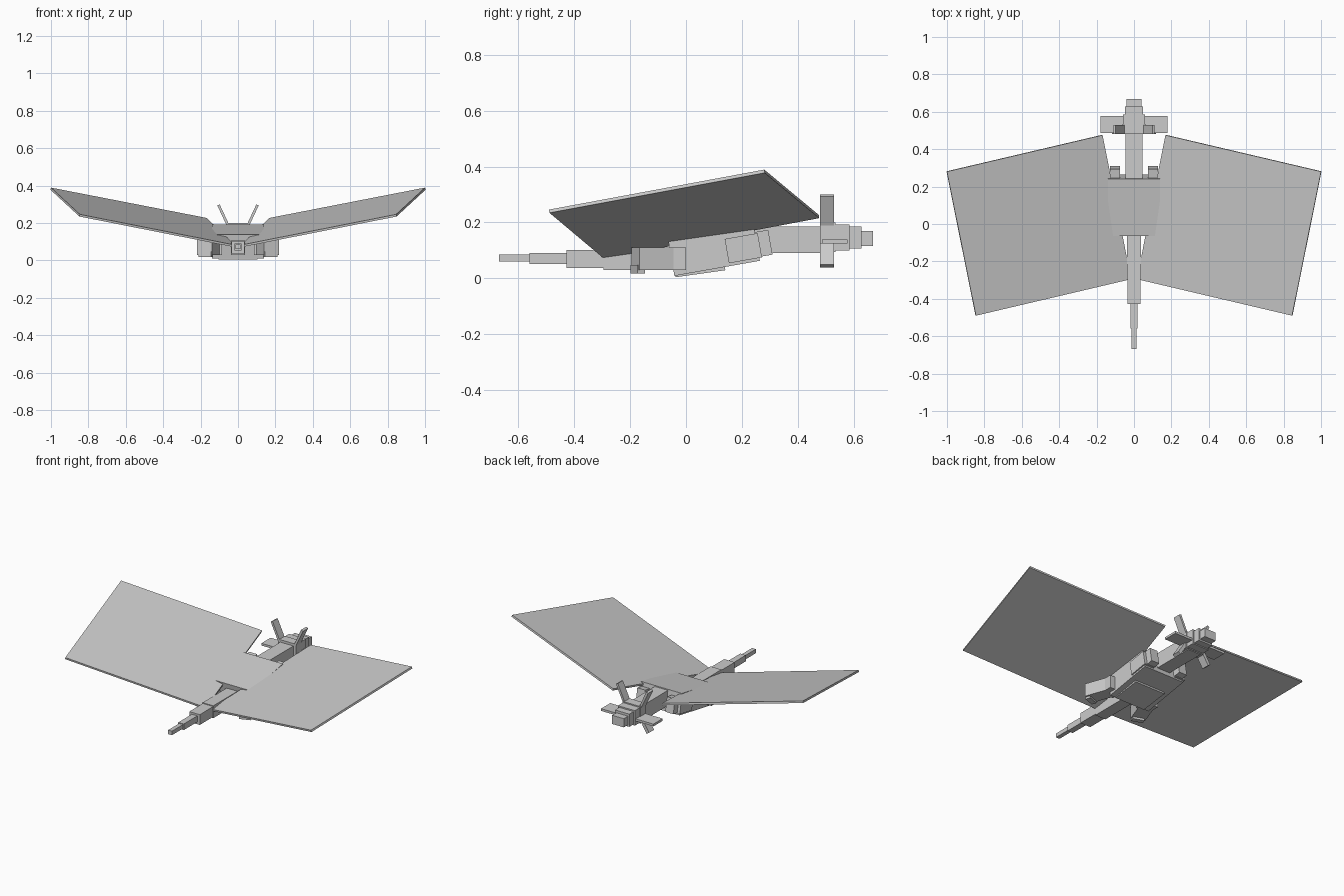
import bpy, bmesh
from math import radians
from mathutils import Vector

if "Cube" in bpy.data.objects:
    bpy.data.objects.remove(bpy.data.objects["Cube"])


def box(name, size, loc, rot=(0, 0, 0)):
    bm = bmesh.new()
    bmesh.ops.create_cube(bm, size=1)
    bmesh.ops.scale(bm, vec=size, verts=bm.verts)
    me = bpy.data.meshes.new(name)
    bm.to_mesh(me)
    bm.free()
    ob = bpy.data.objects.new(name, me)
    ob.location = loc
    ob.rotation_euler = [radians(a) for a in rot]
    bpy.context.collection.objects.link(ob)
    return ob


def span(name, hw, y0, y1, z0, z1):
    # box centred on x = 0 given by its extents
    return box(name, (2 * hw, y1 - y0, z1 - z0), (0, (y0 + y1) / 2, (z0 + z1) / 2))


def pair(name, size, loc, rot=(0, 0, 0)):
    for side, s in (("right", 1), ("left", -1)):
        box(f"{side}_{name}", size, (s * loc[0], loc[1], loc[2]),
            (rot[0], s * rot[1], s * rot[2]))


# tapering front spine
span("front_tip", 0.013, -0.668, -0.56, 0.06, 0.085)
span("front_segment_small", 0.019, -0.56, -0.427, 0.052, 0.09)
span("front_segment_medium", 0.036, -0.427, -0.295, 0.038, 0.102)
span("front_segment_large", 0.037, -0.295, -0.02, 0.03, 0.107)

# pitched torso with belly plate
box("torso", (0.28, 0.31, 0.13), (0, 0.1, 0.1), (10, 0, 0))
box("belly_plate", (0.21, 0.18, 0.025), (0, 0.05, 0.029), (8, 0, 0))

# rear neck and stepped head
span("rear_neck", 0.045, 0.22, 0.53, 0.09, 0.185)
span("head_base", 0.062, 0.48, 0.535, 0.095, 0.2)
span("head_back", 0.058, 0.535, 0.585, 0.1, 0.193)
span("head_middle", 0.049, 0.585, 0.627, 0.106, 0.185)
span("head_end", 0.04, 0.627, 0.668, 0.116, 0.17)

# head fins: level, raised and lowered
pair("level_fin", (0.14, 0.09, 0.014), (0.11, 0.532, 0.132))
pair("upper_fin", (0.014, 0.05, 0.125), (0.078, 0.505, 0.24), (0, 25, 0))
pair("lower_fin", (0.02, 0.05, 0.09), (0.085, 0.505, 0.083), (0, -32, 0))

# front legs splayed outwards
pair("front_upper_leg", (0.09, 0.085, 0.08), (0.13, -0.042, 0.07))
pair("front_lower_leg", (0.086, 0.14, 0.08), (0.155, -0.115, 0.07), (0, 0, 20))
pair("front_foot", (0.07, 0.03, 0.03), (0.172, -0.172, 0.032), (0, 0, 20))

# hind legs pitched with the torso
pair("hind_leg", (0.07, 0.12, 0.088), (0.113, 0.205, 0.108), (10, 0, 0))
pair("hind_foot", (0.055, 0.05, 0.09), (0.102, 0.277, 0.125), (10, 0, 0))

# wings: flat slabs, mirrored
corners = [(0.015, -0.295, 0.082), (0.845, -0.49, 0.246),
           (1.0, 0.28, 0.389), (0.168, 0.475, 0.227)]
for side, s in (("right", 1), ("left", -1)):
    pts = [Vector((s * x, y, z)) for x, y, z in corners]
    n = (pts[1] - pts[0]).cross(pts[3] - pts[0]).normalized() * s
    bm = bmesh.new()
    top = [bm.verts.new(p) for p in pts]
    low = [bm.verts.new(p - n * 0.012) for p in pts]
    bm.faces.new(top)
    bm.faces.new(low[::-1])
    for i in range(4):
        j = (i + 1) % 4
        bm.faces.new((top[i], low[i], low[j], top[j]))
    bmesh.ops.recalc_face_normals(bm, faces=bm.faces)
    me = bpy.data.meshes.new(f"{side}_wing")
    bm.to_mesh(me)
    bm.free()
    bpy.context.collection.objects.link(bpy.data.objects.new(f"{side}_wing", me))
